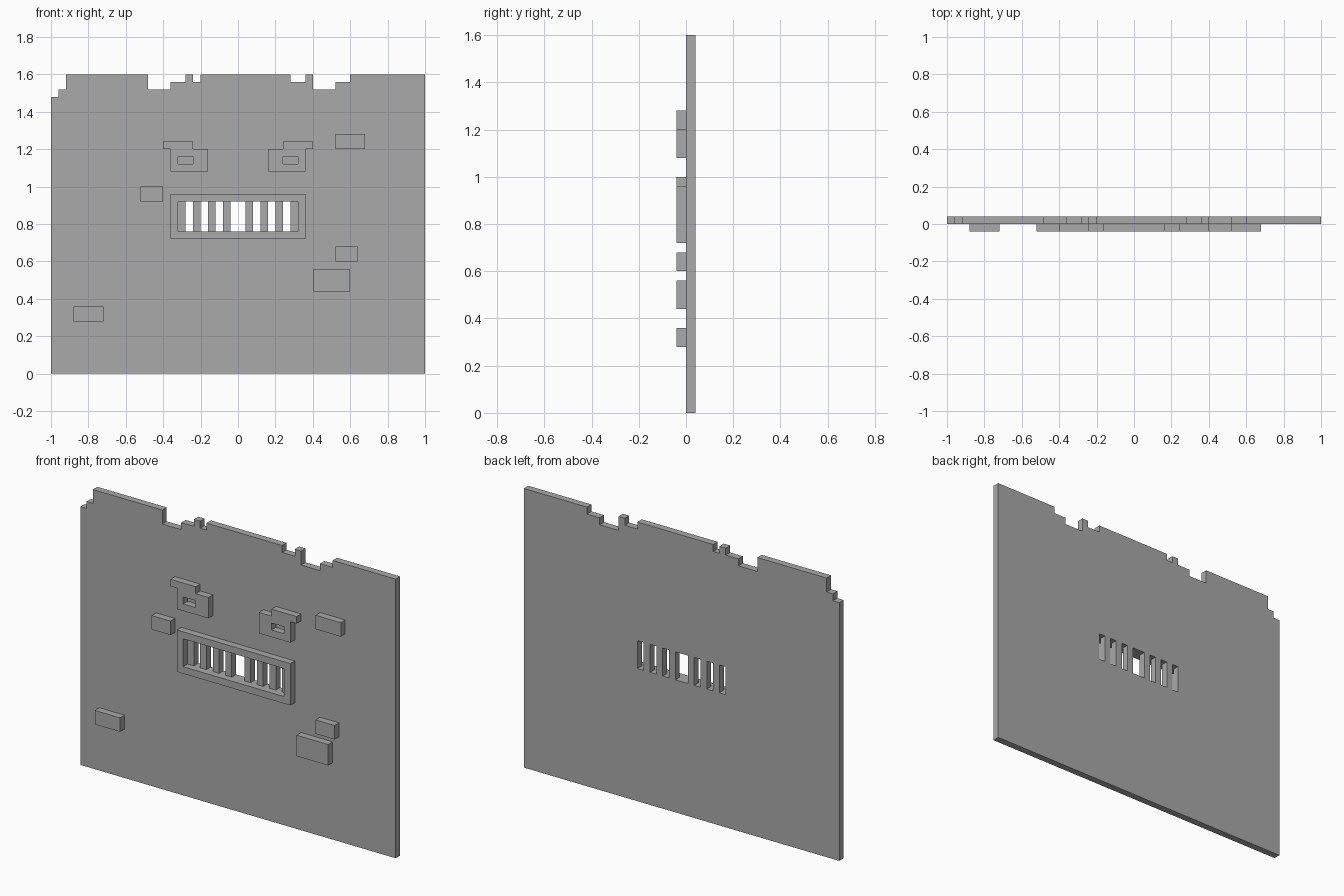
import bpy
import bmesh
import math

U = 0.04  # one grid cell; all coordinates below are in cells

cube = bpy.data.objects.get("Cube")
if cube:
    bpy.data.objects.remove(cube, do_unlink=True)

stone = bpy.data.materials.new("stone_grey")
stone.use_nodes = True
colour = (0.4, 0.4, 0.4, 1)
stone.diffuse_color = colour
stone.node_tree.nodes["Principled BSDF"].inputs["Base Color"].default_value = colour


def rect(x0, x1, z0, z1):
    return [(x0, z0), (x1, z0), (x1, z1), (x0, z1)]


def slab(name, loops, y_mid):
    """One-cell-thick plate from an outline followed by its holes."""
    curve = bpy.data.curves.new(name + "_profile", "CURVE")
    curve.dimensions = "2D"
    curve.fill_mode = "BOTH"
    curve.extrude = U / 2
    for loop in loops:
        spline = curve.splines.new("POLY")
        spline.points.add(len(loop) - 1)
        for point, (x, z) in zip(spline.points, loop):
            point.co = (x * U, z * U, 0, 1)
        spline.use_cyclic_u = True
    helper = bpy.data.objects.new(name + "_profile", curve)
    bpy.context.collection.objects.link(helper)
    bpy.context.view_layer.update()
    graph = bpy.context.evaluated_depsgraph_get()
    mesh = bpy.data.meshes.new_from_object(helper.evaluated_get(graph))
    bpy.data.objects.remove(helper, do_unlink=True)
    bpy.data.curves.remove(curve)

    bm = bmesh.new()
    bm.from_mesh(mesh)
    bmesh.ops.remove_doubles(bm, verts=bm.verts, dist=1e-4)
    bmesh.ops.recalc_face_normals(bm, faces=bm.faces)
    for face in bm.faces:
        face.smooth = False
    bm.to_mesh(mesh)
    bm.free()
    mesh.name = name
    mesh.materials.clear()
    mesh.materials.append(stone)
    obj = bpy.data.objects.new(name, mesh)
    obj.rotation_euler.x = math.pi / 2
    obj.location.y = y_mid
    bpy.context.collection.objects.link(obj)
    return obj


# Wall with a broken top edge: (right end, height) of each step
steps = [(-24, 37), (-23, 38), (-12, 40), (-9, 38), (-7, 39), (-6, 40), (-5, 39),
         (7, 40), (9, 39), (10, 40), (13, 38), (15, 39), (25, 40)]
outline = [(25, 0), (-25, 0)]
left = -25
for right, height in steps:
    outline += [(left, height), (right, height)]
    left = right

# Slots through the wall, mirrored about a wide middle gap
slots = [rect(-1, 1, 19, 23)]
for x in (2, 4, 6):
    slots += [rect(x, x + 1, 19, 23), rect(-x - 1, -x, 19, 23)]
slab("wall", [outline] + slots, U / 2)

# Raised frame around the slots
slab("mouth_frame", [rect(-9, 9, 18, 24), rect(-8, 8, 19, 23)], -U / 2)

# Eyes with stepped brows, mirrored
eye = [(4, 27), (9, 27), (9, 30), (10, 30), (10, 31), (6, 31), (6, 30), (4, 30)]
pupil = rect(6, 8, 28, 29)
for side, sign in (("left", 1), ("right", -1)):
    slab(side + "_eye", [[(sign * x, z) for x, z in loop] for loop in (eye, pupil)], -U / 2)

# Raised stones
stones = {
    "upper_left_stone": (13, 17, 30, 32),
    "upper_right_stone": (-13, -10, 23, 25),
    "middle_left_stone": (13, 16, 15, 17),
    "lower_left_stone": (10, 15, 11, 14),
    "lower_right_stone": (-22, -18, 7, 9),
}
for name, bounds in stones.items():
    slab(name, [rect(*bounds)], -U / 2)
